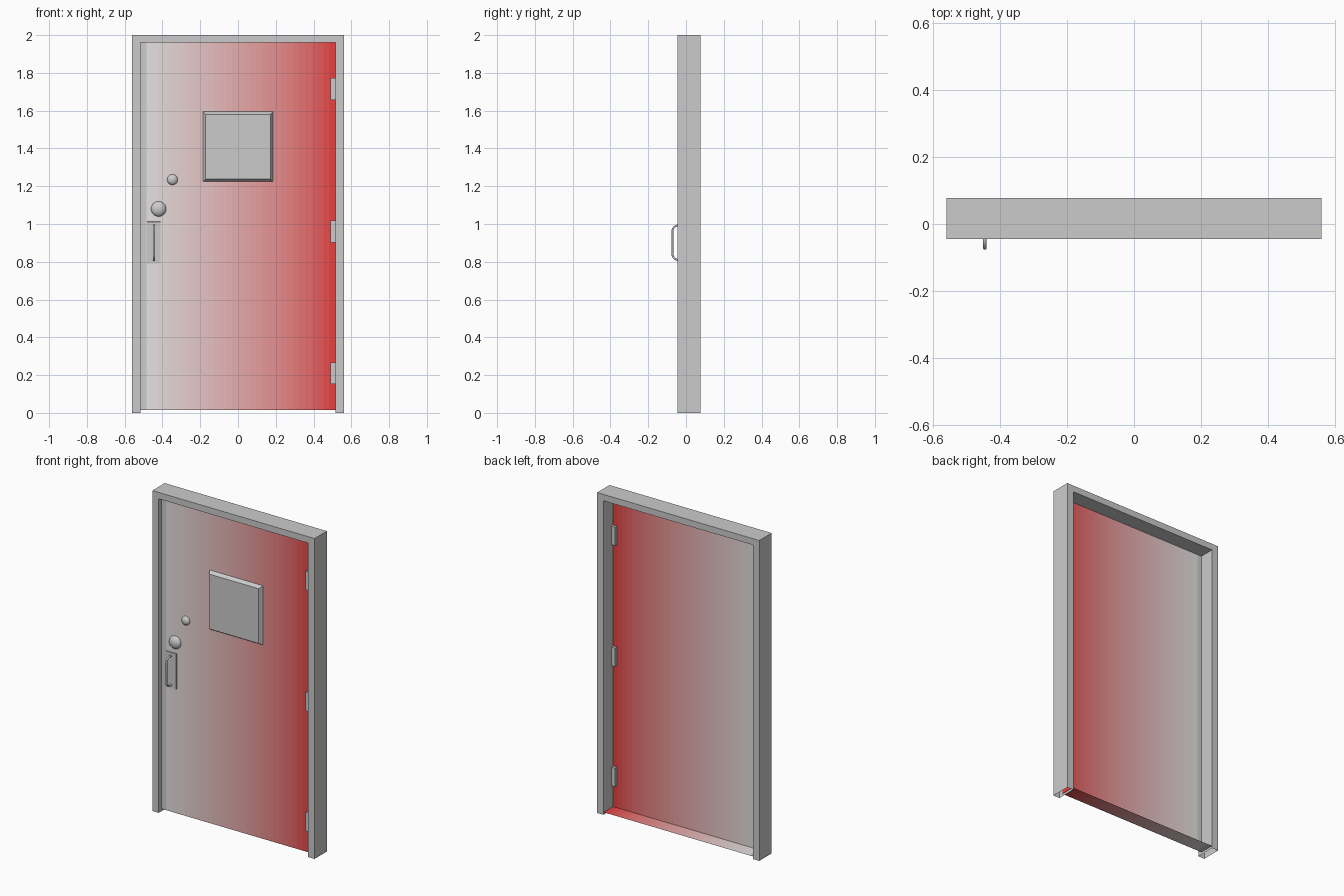
import bpy, bmesh, math

if "Cube" in bpy.data.objects:
    bpy.data.objects.remove(bpy.data.objects["Cube"])

FRONT, BACK = -0.045, 0.077      # frame depth
LEAF = -0.018                    # front plane of the door leaf
STRIPS = 32


def make_object(name, verts, faces):
    mesh = bpy.data.meshes.new(name)
    mesh.from_pydata(verts, [], faces)
    bm = bmesh.new()
    bm.from_mesh(mesh)
    bmesh.ops.recalc_face_normals(bm, faces=bm.faces)
    bm.to_mesh(mesh)
    bm.free()
    obj = bpy.data.objects.new(name, mesh)
    bpy.context.collection.objects.link(obj)
    return obj


def raised_panel(name, x0, x1, z0, z1, depth, inset):
    """Open-backed panel standing on the leaf, with sloping sides."""
    def ring(i, y):
        return [(x0 + i, y, z0 + i), (x1 - i, y, z0 + i),
                (x1 - i, y, z1 - i), (x0 + i, y, z1 - i)]
    verts = ring(0, LEAF) + ring(inset, LEAF - depth)
    sides = [(i, (i + 1) % 4, (i + 1) % 4 + 4, i + 4) for i in range(4)]
    return make_object(name, verts, sides + [(4, 5, 6, 7)])


def dome(name, x, z, radius, depth, segments=32, rings=6):
    """Flattened open-backed dome standing on the leaf."""
    verts, faces = [], []
    for r in range(rings):
        a = r / rings * math.pi / 2
        for s in range(segments):
            t = s / segments * math.tau
            verts.append((x + radius * math.cos(a) * math.cos(t),
                          LEAF - depth * math.sin(a),
                          z + radius * math.cos(a) * math.sin(t)))
    verts.append((x, LEAF - depth, z))
    for s in range(segments):
        n = (s + 1) % segments
        for r in range(rings - 1):
            a, b = r * segments, (r + 1) * segments
            faces.append((a + s, a + n, b + n, b + s))
        last = (rings - 1) * segments
        faces.append((last + s, last + n, len(verts) - 1))
    obj = make_object(name, verts, faces)
    for p in obj.data.polygons:
        p.use_smooth = True
    return obj


# Door frame: hollow arch profile, open at the feet
outline = [(-0.56, 0), (-0.56, 2), (0.56, 2), (0.56, 0),
           (0.516, 0), (0.516, 1.96), (-0.516, 1.96), (-0.516, 0)]
n = len(outline)
verts = [(x, y, z) for y in (FRONT, BACK) for x, z in outline]
faces = []
for o in (0, n):
    faces += [(o, o + 1, o + 6, o + 7), (o + 1, o + 2, o + 5, o + 6),
              (o + 2, o + 3, o + 4, o + 5)]
faces += [(i, (i + 1) % n, (i + 1) % n + n, i + n) for i in range(n) if i not in (3, 7)]
make_object("door_frame", verts, faces)

# Door leaf: open-backed tray, coloured in strips from grey to red
half, bottom, top, rear = 0.518, 0.015, 1.962, 0.075
verts, faces, strip_of = [], [], []
for i in range(STRIPS + 1):
    x = -half + 2 * half * i / STRIPS
    verts += [(x, rear, bottom), (x, LEAF, bottom), (x, LEAF, top), (x, rear, top)]
for i in range(STRIPS):
    a, b = 4 * i, 4 * i + 4
    faces += [(a + k, b + k, b + k + 1, a + k + 1) for k in range(3)]
e = 4 * STRIPS
faces += [(0, 1, 2, 3), (e, e + 1, e + 2, e + 3)]
leaf = make_object("door_leaf", verts, faces)
for i in range(STRIPS):
    t = (i + 0.5) / STRIPS
    fade = 0.8 * (1 - t) + 0.04 * t
    mat = bpy.data.materials.new(f"leaf_shade_{i}")
    mat.diffuse_color = (0.8, fade, fade, 1)
    mat.use_nodes = True
    mat.node_tree.nodes["Principled BSDF"].inputs["Base Color"].default_value = mat.diffuse_color
    leaf.data.materials.append(mat)
for p in leaf.data.polygons:
    p.material_index = min(p.index // 3, STRIPS - 1)
leaf.data.polygons[3 * STRIPS].material_index = 0

# Window panel and handle plate
raised_panel("window_panel", -0.185, 0.185, 1.225, 1.595, 0.022, 0.014)
raised_panel("handle_plate", -0.482, -0.41, 0.79, 1.012, 0.006, 0.001)

# Knob and lock
dome("door_knob", -0.42, 1.08, 0.04, 0.024)
dome("lock_cover", -0.347, 1.235, 0.028, 0.018)

# Pull handle: bent round bar
tube, bend, reach, low, high = 0.0055, 0.03, -0.0715, 0.81, 0.992
path = [(LEAF, high)]
for z, a0 in ((high - bend, 90), (low + bend, 180)):
    for k in range(7):
        a = math.radians(a0 + 15 * k)
        path.append((reach + bend + bend * math.cos(a), z + bend * math.sin(a)))
path.append((LEAF, low))
curve = bpy.data.curves.new("pull_handle", 'CURVE')
curve.dimensions = '3D'
curve.bevel_depth = tube
curve.bevel_resolution = 3
spline = curve.splines.new('POLY')
spline.points.add(len(path) - 1)
for pt, (y, z) in zip(spline.points, path):
    pt.co = (-0.445, y, z, 1)
bpy.context.collection.objects.link(bpy.data.objects.new("pull_handle", curve))

# Hinges
for i, z in enumerate((0.21, 0.96, 1.715)):
    bpy.ops.mesh.primitive_cube_add(size=1, location=(0.503, -0.017, z))
    hinge = bpy.context.object
    hinge.name = f"hinge_{i + 1}"
    hinge.scale = (0.027, 0.034, 0.116)
